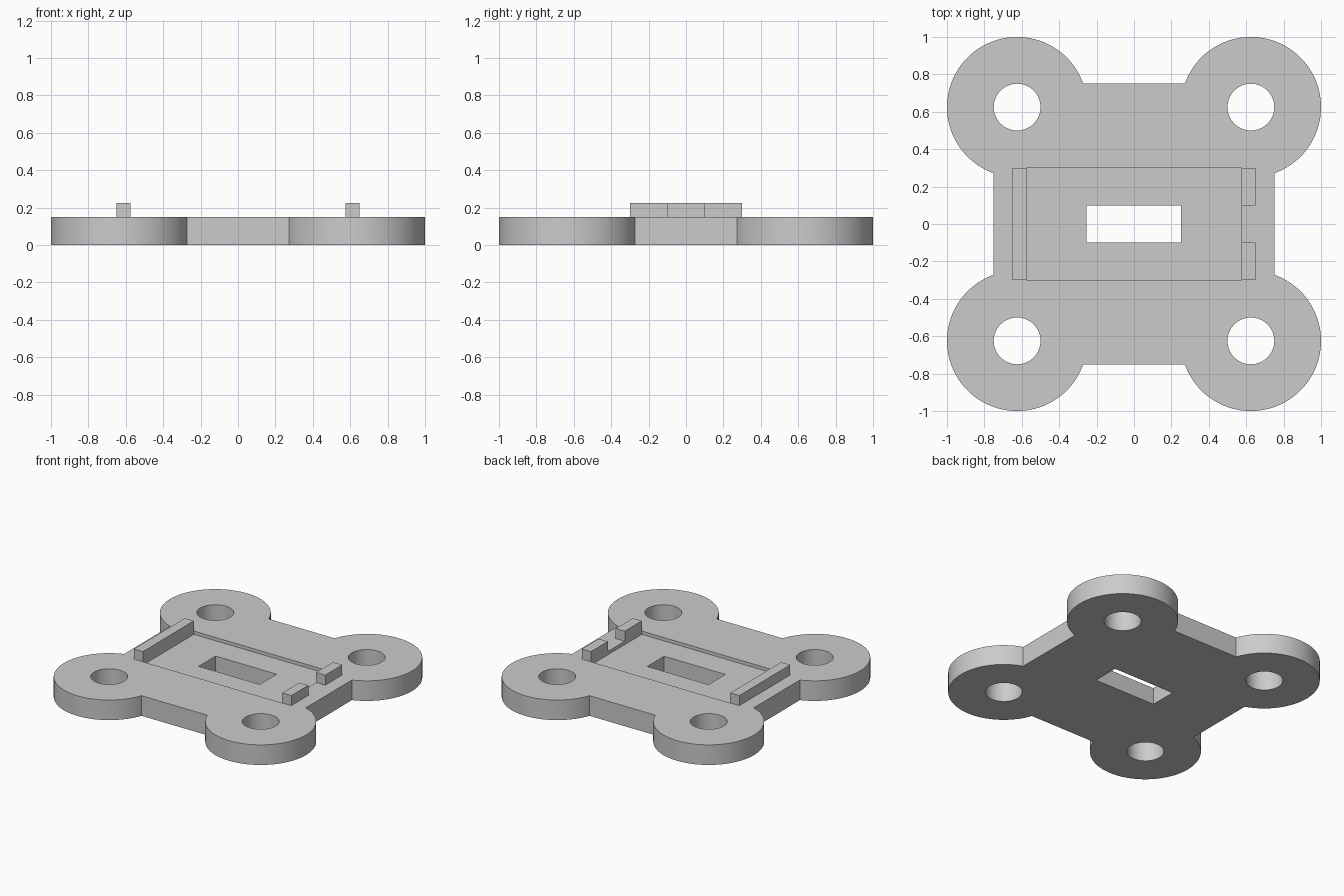
import bpy
import math

cube = bpy.data.objects.get("Cube")
if cube:
    bpy.data.objects.remove(cube, do_unlink=True)

T = 0.15          # plate thickness
RECESS = 0.025    # depth of the shallow pocket
POST = 0.625      # corner lug offset
RAIL_TOP = 0.225

grey = bpy.data.materials.new("plain grey")
grey.use_nodes = True
colour = (0.6, 0.6, 0.6, 1)
grey.diffuse_color = colour
grey.node_tree.nodes["Principled BSDF"].inputs["Base Color"].default_value = colour


def box(name, x0, x1, y0, y1, z0, z1):
    bpy.ops.mesh.primitive_cube_add(size=1, location=((x0 + x1) / 2, (y0 + y1) / 2, (z0 + z1) / 2))
    ob = bpy.context.object
    ob.name = name
    ob.scale = (x1 - x0, y1 - y0, z1 - z0)
    bpy.ops.object.transform_apply(location=False, rotation=False, scale=True)
    ob.data.materials.append(grey)
    return ob


def disc(name, x, y, radius, z0, z1):
    bpy.ops.mesh.primitive_cylinder_add(vertices=96, radius=radius, depth=z1 - z0,
                                        location=(x, y, (z0 + z1) / 2))
    ob = bpy.context.object
    ob.name = name
    ob.data.materials.append(grey)
    return ob


def combine(target, tool, operation):
    mod = target.modifiers.new("combine", 'BOOLEAN')
    mod.operation = operation
    mod.solver = 'EXACT'
    mod.object = tool
    bpy.context.view_layer.objects.active = target
    bpy.ops.object.modifier_apply(modifier=mod.name)
    bpy.data.objects.remove(tool, do_unlink=True)


# Base plate with four round corner lugs
plate = box("base_plate", -0.75, 0.75, -0.75, 0.75, 0, T)
corners = [(sx * POST, sy * POST) for sx in (-1, 1) for sy in (-1, 1)]
for x, y in corners:
    combine(plate, disc("lug", x, y, 0.375, 0, T), 'UNION')

# Bolt holes, shallow pocket and central slot
for x, y in corners:
    combine(plate, disc("hole_cutter", x, y, 0.125, -0.1, T + 0.1), 'DIFFERENCE')
combine(plate, box("pocket_cutter", -0.575, 0.575, -0.3, 0.3, T - RECESS, T + 0.1), 'DIFFERENCE')
combine(plate, box("slot_cutter", -0.255, 0.25, -0.1, 0.1, -0.1, T + 0.1), 'DIFFERENCE')

bpy.ops.object.select_all(action='DESELECT')
plate.select_set(True)
bpy.context.view_layer.objects.active = plate
bpy.ops.object.shade_smooth_by_angle(angle=math.radians(30))

# Long rail on one side, two short tabs on the other
box("right_rail", -0.65, -0.575, -0.3, 0.3, T, RAIL_TOP)
box("left_front_tab", 0.575, 0.65, -0.3, -0.1, T, RAIL_TOP)
box("left_back_tab", 0.575, 0.65, 0.1, 0.3, T, RAIL_TOP)
